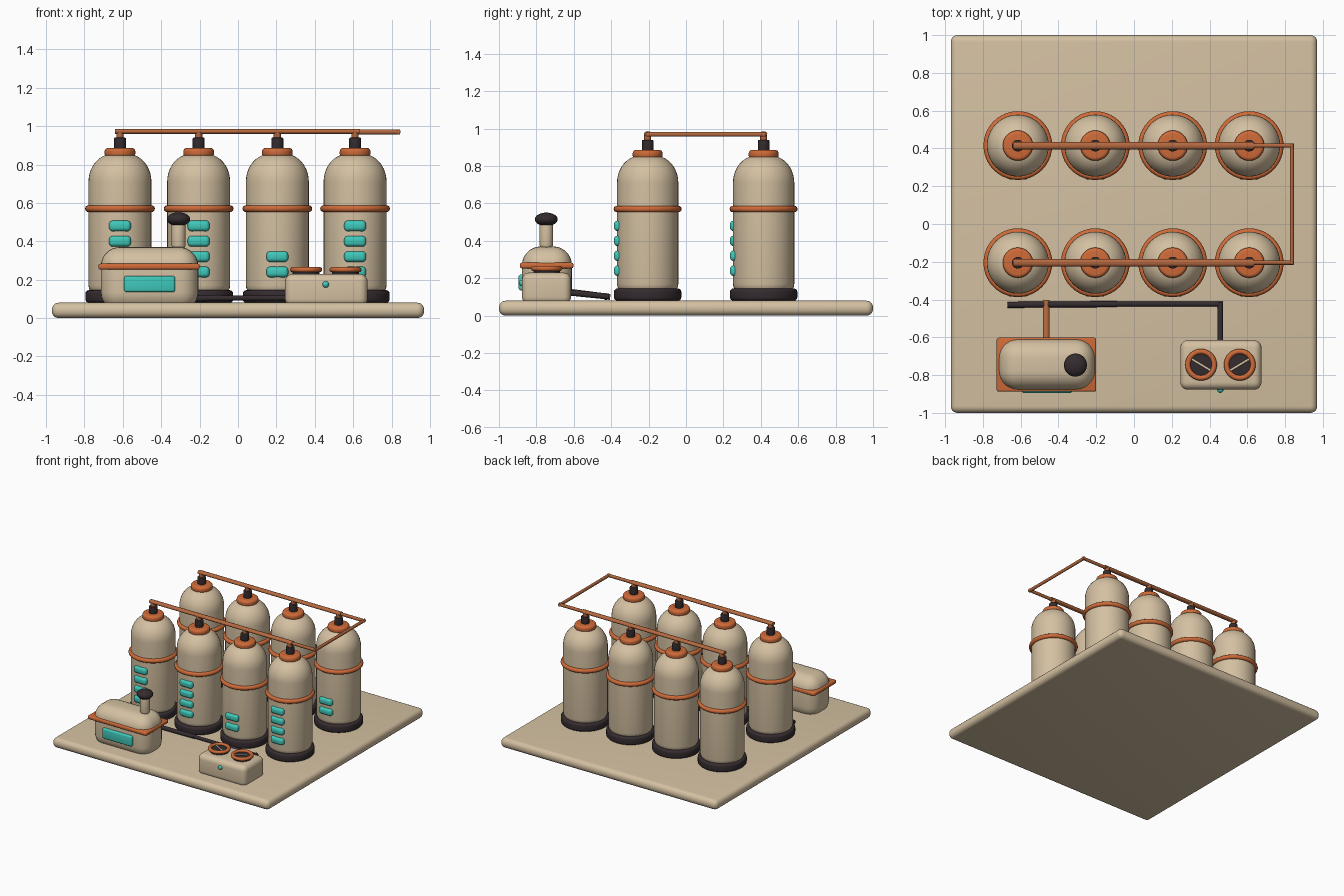
import bpy, bmesh, math
from mathutils import Vector, Matrix

if "Cube" in bpy.data.objects:
    bpy.data.objects.remove(bpy.data.objects["Cube"])


def material(name, rgb):
    m = bpy.data.materials.new(name)
    m.diffuse_color = (*rgb, 1)
    m.use_nodes = True
    m.node_tree.nodes["Principled BSDF"].inputs["Base Color"].default_value = m.diffuse_color
    return m


TAN = material("tan", (0.66, 0.53, 0.36))
ORANGE = material("orange", (0.62, 0.145, 0.04))
COPPER = material("copper", (0.46, 0.14, 0.05))
DARK = material("charcoal", (0.035, 0.025, 0.028))
TEAL = material("teal", (0.05, 0.58, 0.49))


def finish(bm, name, mat, loc=(0, 0, 0)):
    bmesh.ops.recalc_face_normals(bm, faces=bm.faces)
    for f in bm.faces:
        f.smooth = True
    me = bpy.data.meshes.new(name)
    bm.to_mesh(me)
    bm.free()
    me.set_sharp_from_angle(angle=math.radians(40))
    me.materials.append(mat)
    ob = bpy.data.objects.new(name, me)
    ob.location = loc
    bpy.context.collection.objects.link(ob)
    return ob


def rounded_box(name, lo, hi, bevel, mat, segments=4):
    lo, hi = Vector(lo), Vector(hi)
    bm = bmesh.new()
    bmesh.ops.create_cube(bm, size=1)
    bmesh.ops.scale(bm, vec=hi - lo, verts=bm.verts)
    if bevel:
        bmesh.ops.bevel(bm, geom=bm.edges[:], offset=bevel, segments=segments,
                        profile=0.5, affect='EDGES')
    return finish(bm, name, mat, (lo + hi) / 2)


def lathe(name, profile, mat, loc, closed=False, steps=40):
    """Spin an (r, z) profile around the vertical axis."""
    bm = bmesh.new()
    vs = [bm.verts.new((r, 0, z)) for r, z in profile]
    es = [bm.edges.new(p) for p in zip(vs, vs[1:])]
    if closed:
        es.append(bm.edges.new((vs[-1], vs[0])))
    bmesh.ops.spin(bm, geom=vs + es, cent=(0, 0, 0), axis=(0, 0, 1),
                   angle=math.tau, steps=steps, use_merge=True)
    bmesh.ops.remove_doubles(bm, verts=bm.verts, dist=1e-5)
    return finish(bm, name, mat, loc)


def arc(cr, cz, a, b, start, end, n=8):
    """Elliptical arc points for a profile, angles in degrees."""
    return [(cr + a * math.cos(math.radians(start + (end - start) * i / n)),
             cz + b * math.sin(math.radians(start + (end - start) * i / n)))
            for i in range(n + 1)]


def ring(name, major, minor, mat, loc):
    lathe(name, arc(major, 0, minor, minor, 0, 324, 9), mat, loc, closed=True)


def disc(name, r, h, round_, mat, loc):
    """Upright cylinder with softened rims, standing on loc."""
    prof = ([(0, 0)] + arc(r - round_, round_, round_, round_, -90, 0, 4)
            + arc(r - round_, h - round_, round_, round_, 0, 90, 4) + [(0, h)])
    return lathe(name, prof, mat, loc)


def rod(name, a, b, half_width, half_height, mat):
    """Straight pipe with an oval section; half_height is its vertical half."""
    a, b = Vector(a), Vector(b)
    d = (b - a).normalized()
    side = d.cross(Vector((0, 0, 1))).normalized()
    up = side.cross(d)
    bm = bmesh.new()
    bmesh.ops.create_cone(bm, cap_ends=True, segments=16, radius1=1, radius2=1,
                          depth=(b - a).length)
    m = Matrix((side * half_width, up * half_height, d)).transposed()
    bm.transform(m.to_4x4())
    return finish(bm, name, mat, (a + b) / 2)


# Platform
rounded_box("platform", (-0.97, -1, 0), (0.97, 1, 0.08), 0.036, TAN, 5)

# Tanks
XS = (-0.615, -0.205, 0.205, 0.61)
ROWS = ((-0.205, (4, 4, 2, 4)), (0.415, (4, 4, 4, 2)))
body = ([(0, 0.11)] + arc(0.114, 0.17, 0.05, 0.05, -90, 0, 5)
        + arc(0.04, 0.71, 0.124, 0.145, 0, 90, 10) + [(0, 0.855)])
for y, counts in ROWS:
    for x, count in zip(XS, counts):
        disc("tank_foot", 0.18, 0.065, 0.018, DARK, (x, y, 0.08))
        lathe("tank_body", body, TAN, (x, y, 0))
        ring("tank_band", 0.164, 0.018, ORANGE, (x, y, 0.57))
        disc("tank_cap", 0.08, 0.048, 0.018, ORANGE, (x, y, 0.838))
        disc("tank_valve", 0.031, 0.06, 0.006, DARK, (x, y, 0.88))
        disc("riser_pipe", 0.019, 0.04, 0.004, COPPER, (x, y, 0.935))
        # Level lights, filled from the bottom up
        for i in range(count):
            z = 0.24 + 0.08 * i
            rounded_box("level_light", (x - 0.057, y - 0.18, z - 0.028),
                        (x + 0.057, y - 0.13, z + 0.028), 0.02, TEAL)
    # Overhead pipe along the row and its thinner extension
    rod("header_pipe", (-0.64, y, 0.972), (0.635, y, 0.972), 0.02, 0.014, COPPER)
    rod("header_extension", (0.62, y, 0.97), (0.845, y, 0.97), 0.011, 0.013, COPPER)
rod("cross_pipe", (0.836, -0.215, 0.97), (0.836, 0.425, 0.97), 0.011, 0.013, COPPER)

# Pump housing
rounded_box("pump_body", (-0.715, -0.877, 0.035), (-0.207, -0.61, 0.37),
            0.1, TAN, 7)
rounded_box("pump_band", (-0.727, -0.888, 0.253), (-0.2, -0.602, 0.283),
            0.01, ORANGE, 3)
rounded_box("pump_window", (-0.593, -0.895, 0.135), (-0.328, -0.85, 0.22),
            0.012, TEAL, 3)
disc("pump_handle", 0.036, 0.15, 0.025, TAN, (-0.31, -0.747, 0.355))
lathe("pump_knob", arc(0, 0, 0.061, 0.036, -90, 90, 14), DARK,
      (-0.31, -0.747, 0.515))

# Control box with two gauges
rounded_box("control_box", (0.245, -0.877, 0.06), (0.675, -0.615, 0.23),
            0.04, TAN, 5)
for x, slope in ((0.355, -1), (0.56, 1)):
    disc("gauge_face", 0.07, 0.03, 0.004, DARK, (x, -0.745, 0.222))
    ring("gauge_rim", 0.07, 0.014, ORANGE, (x, -0.745, 0.252))
    rod("gauge_needle", (x - 0.055, -0.745 - 0.033 * slope, 0.255),
        (x + 0.055, -0.745 + 0.033 * slope, 0.255), 0.006, 0.004, TAN)
bm = bmesh.new()
bmesh.ops.create_uvsphere(bm, u_segments=16, v_segments=10, radius=0.017)
finish(bm, "signal_lamp", TEAL, (0.457, -0.877, 0.175))

# Hoses across the platform
rod("pump_outlet", (-0.465, -0.64, 0.13), (-0.465, -0.405, 0.1), 0.018, 0.016, COPPER)
rod("main_hose", (-0.67, -0.428, 0.1), (-0.09, -0.424, 0.104), 0.016, 0.016, DARK)
rod("hose_extension", (-0.1, -0.424, 0.104), (0.47, -0.424, 0.104), 0.013, 0.013, DARK)
rod("control_hose", (0.457, -0.64, 0.125), (0.457, -0.415, 0.102), 0.015, 0.016, DARK)
